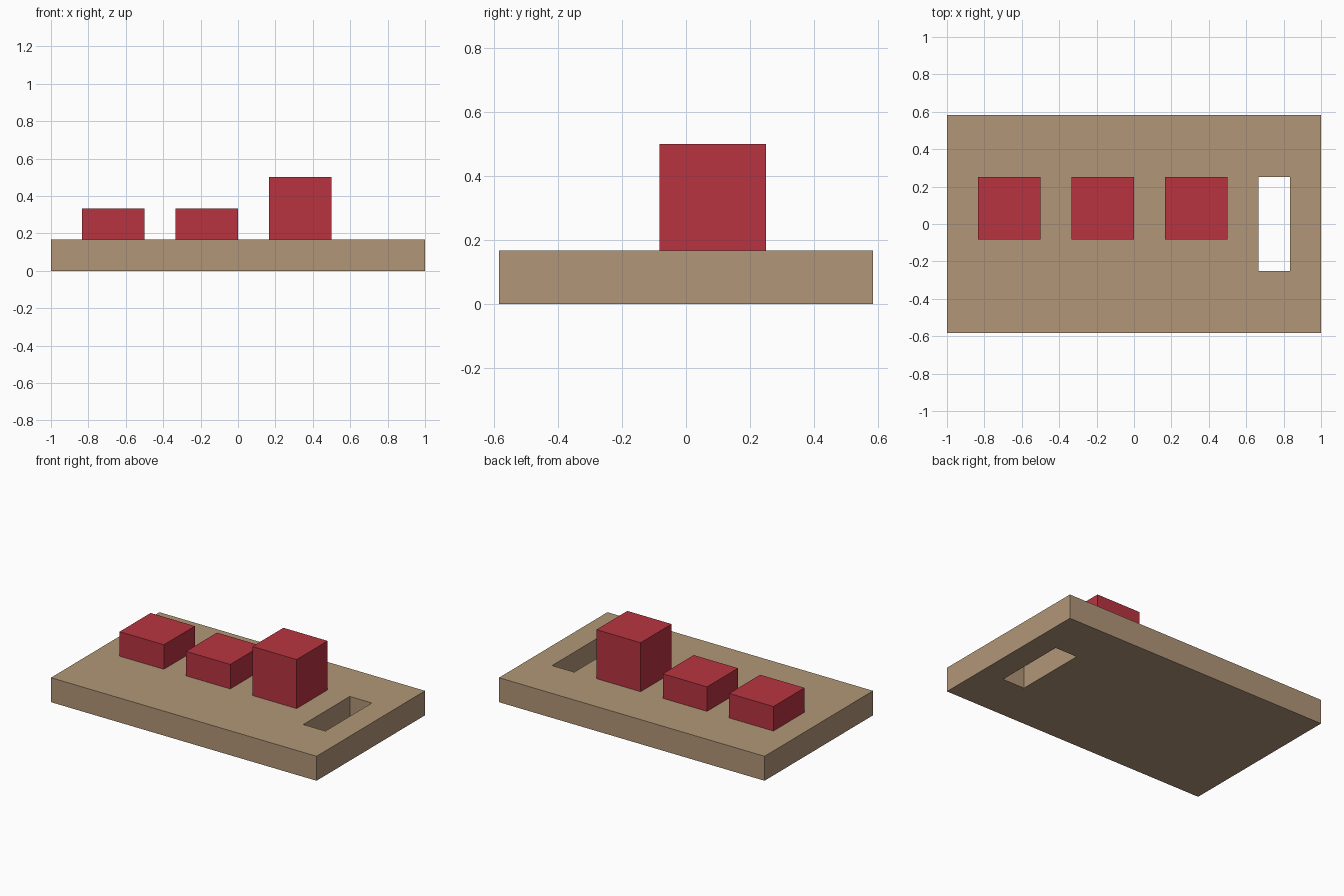
import bpy, bmesh

if "Cube" in bpy.data.objects:
    bpy.data.objects.remove(bpy.data.objects["Cube"])

U = 1 / 6  # the model sits on a grid of sixths


def material(name, color):
    m = bpy.data.materials.new(name)
    m.diffuse_color = (*color, 1)
    m.use_nodes = True
    m.node_tree.nodes["Principled BSDF"].inputs["Base Color"].default_value = m.diffuse_color
    return m


def make_object(name, bm, mat):
    bmesh.ops.recalc_face_normals(bm, faces=bm.faces)
    mesh = bpy.data.meshes.new(name)
    bm.to_mesh(mesh)
    bm.free()
    mesh.materials.append(mat)
    obj = bpy.data.objects.new(name, mesh)
    bpy.context.collection.objects.link(obj)
    return obj


def box(name, x0, x1, y0, y1, z0, z1, mat):
    bm = bmesh.new()
    bmesh.ops.create_cube(bm, size=1)
    for v in bm.verts:
        v.co = (x1 if v.co.x > 0 else x0,
                y1 if v.co.y > 0 else y0,
                z1 if v.co.z > 0 else z0)
    return make_object(name, bm, mat)


tan = material("tan", (0.445, 0.305, 0.188))
red = material("red", (0.479, 0.034, 0.051))


# Base plate: a rectangular frame around the slot, extruded upwards
def corners(bm, x0, x1, y0, y1):
    return [bm.verts.new((x, y, 0))
            for x, y in ((x0, y0), (x1, y0), (x1, y1), (x0, y1))]


bm = bmesh.new()
outer = corners(bm, -1, 1, -3.5 * U, 3.5 * U)
inner = corners(bm, 4 * U, 5 * U, -1.5 * U, 1.5 * U)
for i in range(4):
    j = (i + 1) % 4
    bm.faces.new((outer[i], outer[j], inner[j], inner[i]))
top = bmesh.ops.extrude_face_region(bm, geom=bm.faces[:], use_keep_orig=True)["geom"]
bmesh.ops.translate(bm, vec=(0, 0, U),
                    verts=[g for g in top if isinstance(g, bmesh.types.BMVert)])
make_object("base_plate", bm, tan)

# Three square blocks in a row, the right one taller
for name, x, height in (("left_block", -5, 1), ("middle_block", -2, 1), ("right_block", 1, 2)):
    box(name, x * U, (x + 2) * U, -0.5 * U, 1.5 * U, U, (1 + height) * U, red)
